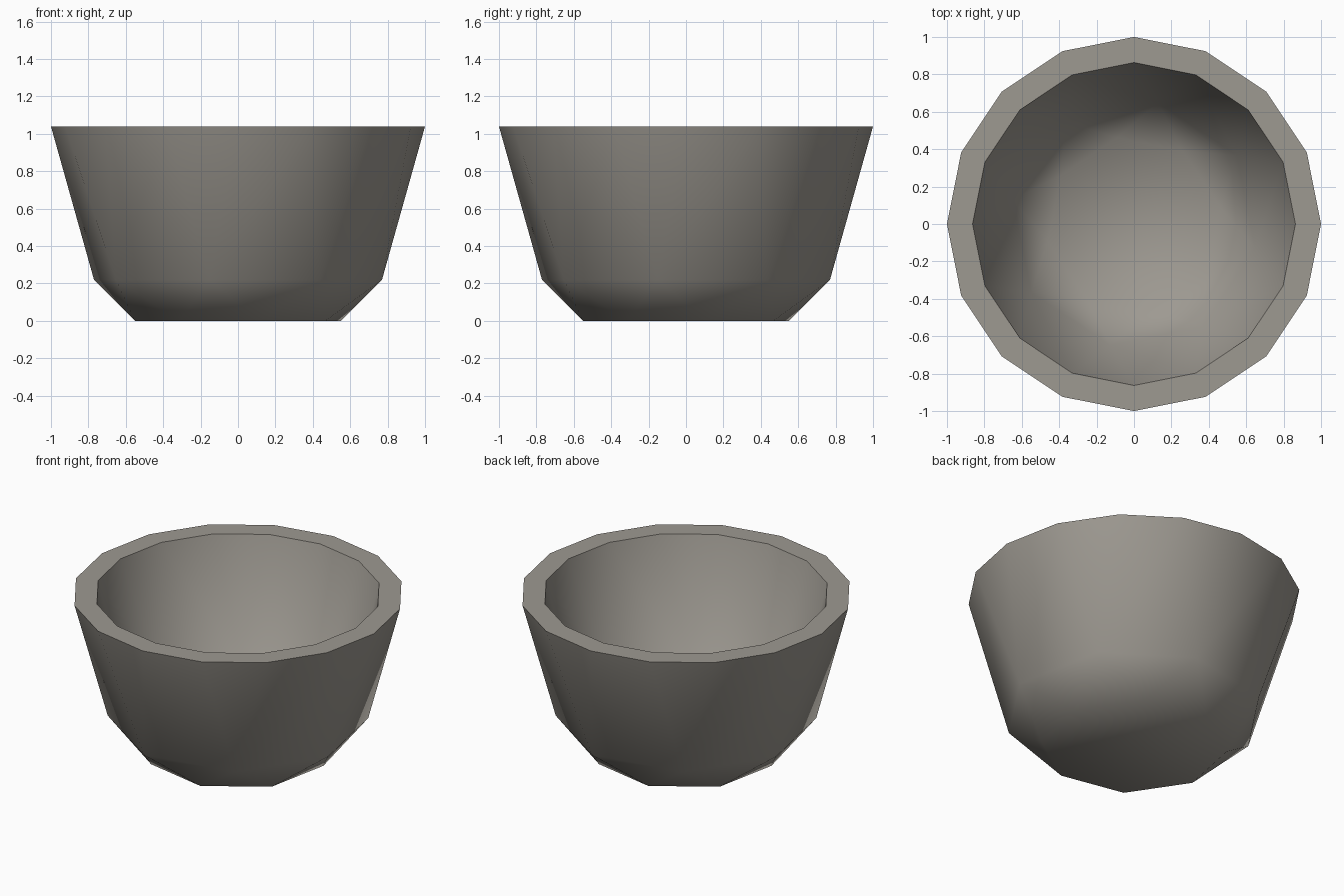
import bpy, bmesh, math

if "Cube" in bpy.data.objects:
    bpy.data.objects.remove(bpy.data.objects["Cube"])

# Faceted bowl: 16-sided rim over staggered 8-sided lower rings
mat = bpy.data.materials.new("warm grey stone")
mat.diffuse_color = (0.34, 0.32, 0.285, 1.0)
mat.use_nodes = True
mat.node_tree.nodes["Principled BSDF"].inputs["Base Color"].default_value = mat.diffuse_color

bm = bmesh.new()


def ring(n, radius, z, phase):
    return [bm.verts.new((radius * math.cos(math.radians(phase + 360 * i / n)),
                          radius * math.sin(math.radians(phase + 360 * i / n)), z))
            for i in range(n)]


def shell(rim, mid, base):
    """Wall from a 16-sided rim through an 8-sided waist to an 8-sided floor."""
    for i in range(8):
        j = (i + 1) % 8
        a, b, c = rim[2 * i + 1], rim[(2 * i + 2) % 16], rim[(2 * i + 3) % 16]
        bm.faces.new((mid[i], b, a))
        bm.faces.new((mid[i], mid[j], c, b))
        bm.faces.new((mid[i], base[i], base[j]))
        bm.faces.new((mid[i], base[j], mid[j]))
    bm.faces.new(base)


# Outer wall
outer_rim = ring(16, 1.0, 1.04, 0)
shell(outer_rim, ring(8, 0.785, 0.22, 33.75), ring(8, 0.562, 0.0, 11.25))

# Inner wall
inner_rim = ring(16, 0.863, 1.04, 0)
shell(inner_rim, ring(8, 0.66, 0.29, 33.75), ring(8, 0.47, 0.13, 11.25))

# Flat lip joining both walls
for i in range(16):
    j = (i + 1) % 16
    bm.faces.new((outer_rim[i], outer_rim[j], inner_rim[j], inner_rim[i]))

bmesh.ops.recalc_face_normals(bm, faces=bm.faces)

# Smooth walls, crisp lip edges
for f in bm.faces:
    f.smooth = True
for loop in (outer_rim, inner_rim):
    for i in range(16):
        bm.edges.get((loop[i], loop[(i + 1) % 16])).smooth = False

mesh = bpy.data.meshes.new("bowl")
bm.to_mesh(mesh)
bm.free()
mesh.materials.append(mat)
bowl = bpy.data.objects.new("bowl", mesh)
bpy.context.collection.objects.link(bowl)
